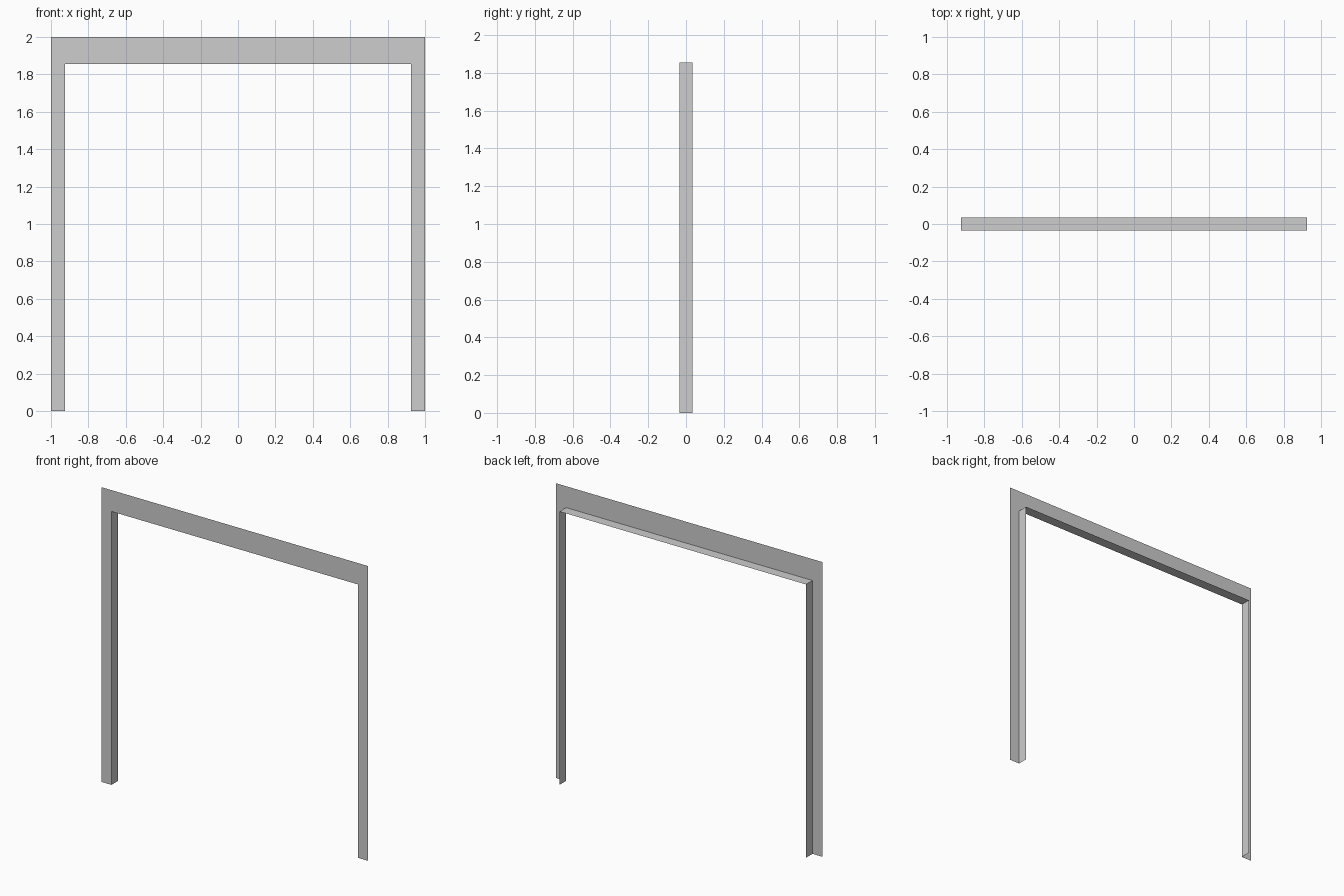
import bpy
import bmesh

cube = bpy.data.objects.get("Cube")
if cube:
    bpy.data.objects.remove(cube, do_unlink=True)

HALF, HEIGHT = 1.0, 2.0           # outer size of the frame
IN_X, IN_Z = 0.925, 1.855         # opening
FRONT, BACK = -0.035, 0.035       # depth of the lining

grey = bpy.data.materials.new("light_grey")
grey.use_nodes = True
grey.diffuse_color = (0.61, 0.61, 0.61, 1)
grey.node_tree.nodes["Principled BSDF"].inputs["Base Color"].default_value = grey.diffuse_color


def make_sheet(name, faces):
    """Build an open sheet object from lists of corner points."""
    bm = bmesh.new()
    for corners in faces:
        bm.faces.new([bm.verts.new(c) for c in corners])
    bmesh.ops.remove_doubles(bm, verts=bm.verts, dist=0.0001)
    mesh = bpy.data.meshes.new(name)
    bm.to_mesh(mesh)
    bm.free()
    mesh.materials.append(grey)
    obj = bpy.data.objects.new(name, mesh)
    bpy.context.collection.objects.link(obj)


# Opening edge, from the foot of one leg over to the other
opening = [(IN_X, 0), (IN_X, IN_Z), (-IN_X, IN_Z), (-IN_X, 0)]
outer = [(-HALF, 0), (-HALF, HEIGHT), (HALF, HEIGHT), (HALF, 0)]

# Flat front trim: two legs and the header in one face
make_sheet("front_trim", [[(x, FRONT, z) for x, z in reversed(outer + opening)]])

# Lining of the opening, running back from the trim and facing inward
make_sheet("opening_lining", [
    [(a[0], FRONT, a[1]), (b[0], FRONT, b[1]), (b[0], BACK, b[1]), (a[0], BACK, a[1])]
    for a, b in zip(opening, opening[1:])
])
